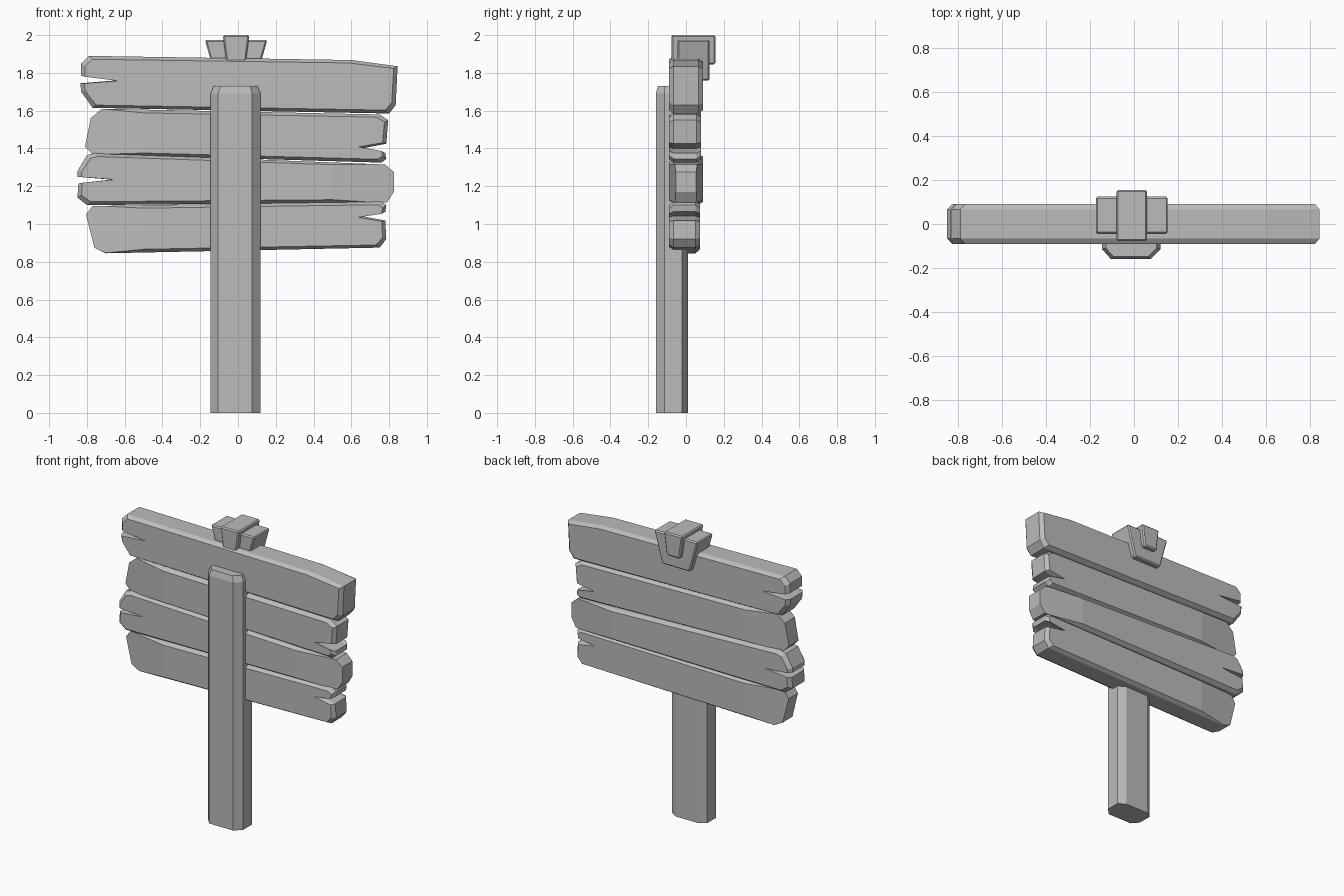
import bpy, bmesh
from mathutils import Vector

cube = bpy.data.objects.get("Cube")
if cube:
    bpy.data.objects.remove(cube, do_unlink=True)

grey = bpy.data.materials.new("weathered_grey")
grey.use_nodes = True
colour = (0.5, 0.5, 0.5, 1)
grey.diffuse_color = colour
grey.node_tree.nodes["Principled BSDF"].inputs["Base Color"].default_value = colour


def finish(bm, name):
    bmesh.ops.recalc_face_normals(bm, faces=bm.faces[:])
    mesh = bpy.data.meshes.new(name)
    bm.to_mesh(mesh)
    bm.free()
    mesh.materials.append(grey)
    obj = bpy.data.objects.new(name, mesh)
    bpy.context.collection.objects.link(obj)
    return obj


def loft(rings):
    """Skin equal-length rings of points and cap both ends."""
    bm = bmesh.new()
    loops = [[bm.verts.new(p) for p in ring] for ring in rings]
    n = len(loops[0])
    for a, b in zip(loops, loops[1:]):
        for i in range(n):
            j = (i + 1) % n
            bm.faces.new((a[i], a[j], b[j], b[i]))
    bm.faces.new(loops[0])
    bm.faces.new(loops[-1])
    return bm


def carve(bm, point, normal):
    """Shave off a flat facet."""
    bmesh.ops.recalc_face_normals(bm, faces=bm.faces[:])
    cut = bmesh.ops.bisect_plane(bm, geom=bm.verts[:] + bm.edges[:] + bm.faces[:],
                                 plane_co=point, plane_no=Vector(normal).normalized(),
                                 clear_outer=True)
    edges = [e for e in cut["geom_cut"] if isinstance(e, bmesh.types.BMEdge)]
    bmesh.ops.edgenet_fill(bm, edges=edges)


def plank(name, outline, back, worn_end=0):
    """Chamfered plank from an x-z outline; worn_end is the side with shaved faces."""
    front, chamfer = -0.09, 0.025
    zs = [p[1] for p in outline]
    mid = (min(zs) + max(zs)) / 2
    half = (max(zs) - min(zs)) / 2
    inner = [(x * 0.975, mid + (z - mid) * (1 - 0.018 / half)) for x, z in outline]
    layers = ((inner, front), (outline, front + chamfer),
              (outline, back - chamfer), (inner, back))
    bm = loft([[(x, y, z) for x, z in pts] for pts, y in layers])
    if worn_end:
        for y, side in ((front, -1), (back, 1)):
            carve(bm, (worn_end * 0.5, y, mid), (worn_end * 0.11, side, 0))
    return finish(bm, name)


# Planks, top to bottom, each with a split in one end
plank("top_plank", [
    (-0.83, 1.85), (-0.79, 1.89), (0.6, 1.868), (0.845, 1.835), (0.835, 1.63),
    (0.80, 1.585), (-0.77, 1.615), (-0.83, 1.7), (-0.835, 1.745), (-0.65, 1.76),
    (-0.83, 1.785)], 0.09)
plank("upper_middle_plank", [
    (-0.78, 1.56), (-0.72, 1.61), (0.75, 1.58), (0.795, 1.55), (0.785, 1.425),
    (0.655, 1.4), (0.78, 1.375), (0.785, 1.345), (0.76, 1.325), (-0.77, 1.37),
    (-0.81, 1.41)], 0.08, -1)
plank("lower_middle_plank", [
    (-0.85, 1.28), (-0.8, 1.365), (-0.76, 1.375), (0.78, 1.315), (0.825, 1.275),
    (0.825, 1.17), (0.79, 1.115), (-0.8, 1.1), (-0.85, 1.14), (-0.845, 1.215),
    (-0.67, 1.235), (-0.85, 1.25)], 0.09, 1)
plank("bottom_plank", [
    (-0.805, 1.05), (-0.77, 1.095), (0.76, 1.12), (0.785, 1.1), (0.78, 1.065),
    (0.65, 1.043), (0.78, 1.018), (0.785, 0.92), (0.75, 0.875), (-0.7, 0.845),
    (-0.76, 0.875)], 0.075, -1)

# Octagonal post in front of the planks
section = [(-0.105, -0.16), (0.075, -0.16), (0.12, -0.115), (0.12, -0.02),
           (0.07, 0.01), (-0.1, 0.01), (-0.145, -0.02), (-0.145, -0.115)]
cx, cy = -0.012, -0.075
finish(loft([[(cx + (x - cx) * s, cy + (y - cy) * s, z) for x, y in section]
             for z, s in ((0, 1), (1.69, 1), (1.73, 0.87))]), "post")


# Bracket hooked over the top edge
def wedge(name, x, top_half, low_half, ys, zs):
    bm = loft([[(x - h, ys[0], z), (x + h, ys[0], z), (x + h, ys[1], z), (x - h, ys[1], z)]
               for z, h in zip(zs, (low_half, top_half))])
    bmesh.ops.bevel(bm, geom=bm.edges[:], offset=0.008, segments=1, affect='EDGES')
    finish(bm, name)


wedge("bracket_wedge", -0.01, 0.165, 0.105, (-0.045, 0.125), (1.76, 1.975))
wedge("bracket_strap", -0.01, 0.07, 0.05, (-0.078, 0.155), (1.845, 2.0))
